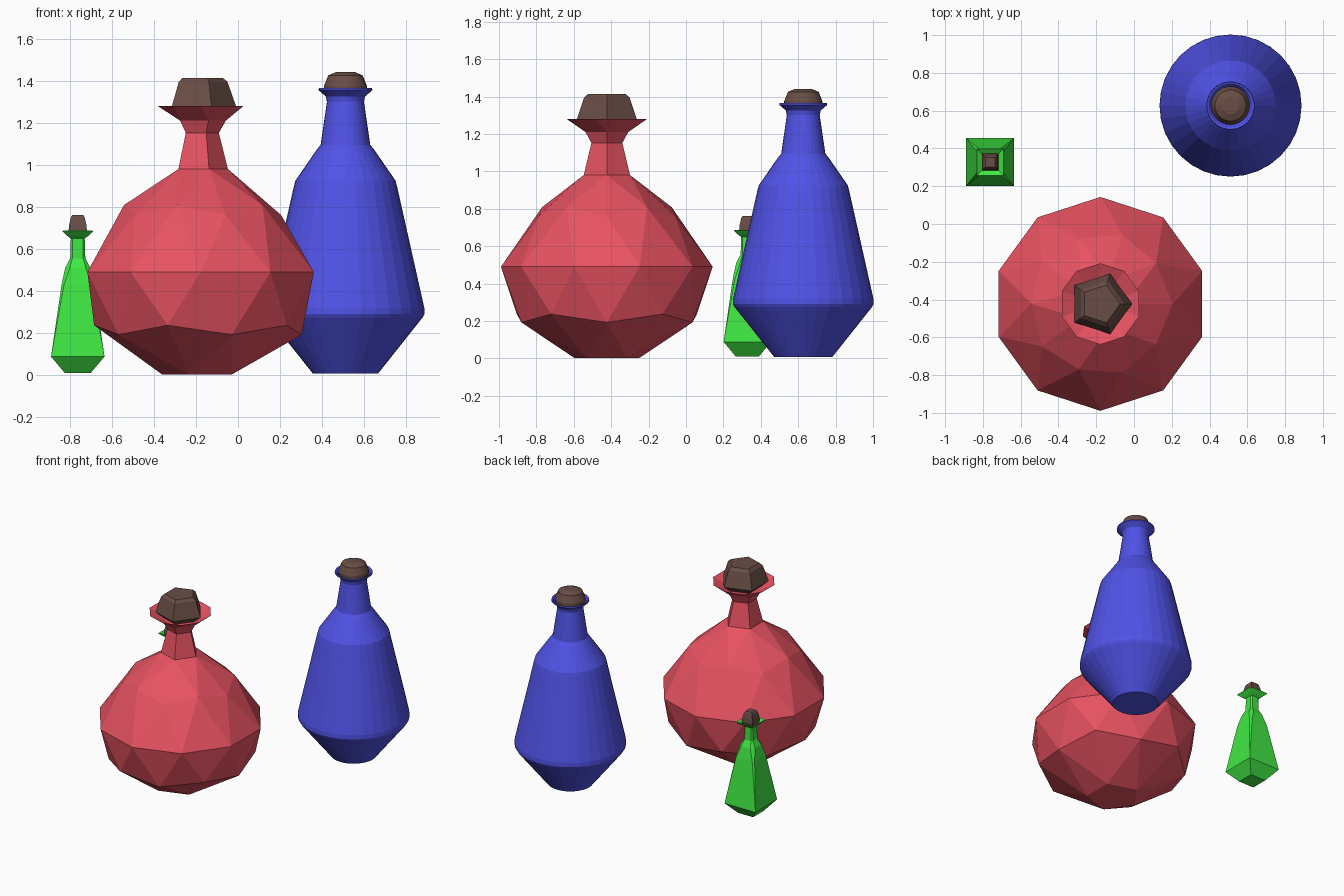
import bpy, bmesh
from math import sin, cos, radians

if "Cube" in bpy.data.objects:
    bpy.data.objects.remove(bpy.data.objects["Cube"])


def material(name, color):
    m = bpy.data.materials.new(name)
    m.diffuse_color = (*color, 1)
    m.use_nodes = True
    m.node_tree.nodes["Principled BSDF"].inputs["Base Color"].default_value = m.diffuse_color
    return m


RED = material("red_glass", (0.8, 0.085, 0.12))
BLUE = material("blue_glass", (0.08, 0.085, 0.8))
GREEN = material("green_glass", (0.05, 0.8, 0.055))
CORK = material("cork", (0.14, 0.075, 0.06))


def finish(name, bm, loc, mat):
    bmesh.ops.remove_doubles(bm, verts=bm.verts, dist=0.0005)
    bmesh.ops.recalc_face_normals(bm, faces=bm.faces)
    me = bpy.data.meshes.new(name)
    bm.to_mesh(me)
    bm.free()
    me.materials.append(mat)
    ob = bpy.data.objects.new(name, me)
    ob.location = (*loc, 0)
    bpy.context.collection.objects.link(ob)


def loft(name, rings, loc, mat, cap_start=True, cap_end=True):
    """Skin a stack of rings that share one point count."""
    bm = bmesh.new()
    vs = [[bm.verts.new(p) for p in ring] for ring in rings]
    n = len(vs[0])
    for a, b in zip(vs, vs[1:]):
        for i in range(n):
            j = (i + 1) % n
            bm.faces.new((a[i], a[j], b[j], b[i]))
    if cap_start:
        bm.faces.new(vs[0][::-1])
    if cap_end:
        bm.faces.new(vs[-1])
    finish(name, bm, loc, mat)


def circle(r, z, n=32):
    return [(r * cos(radians(360 * i / n)), r * sin(radians(360 * i / n)), z) for i in range(n)]


def penta(r, z, spread=0):
    """Pentagon pointing to +x; spread splits each corner in two."""
    angles = [radians(72 * i + s * spread) for i in range(5) for s in (-1, 1)]
    return [(r * cos(a), r * sin(a), z) for a in angles]


def square(h, z, c=0):
    """Square of half width h with corners chamfered by c."""
    q = [(h, h - c), (h - c, h)]
    pts = []
    for _ in range(4):
        pts += [(x, y, z) for x, y in q]
        q = [(-y, x) for x, y in q]
    return pts


# Blue round bottle
blue_at = (0.511, 0.627)
loft("blue_bottle", [circle(r, z) for r, z in [
    (0.155, 0.007), (0.368, 0.275), (0.376, 0.29), (0.375, 0.32), (0.246, 0.895),
    (0.238, 0.925), (0.138, 1.07), (0.118, 1.095), (0.088, 1.30), (0.093, 1.325),
    (0.128, 1.355), (0.126, 1.365), (0.115, 1.36), (0.085, 1.31)]], blue_at, BLUE)
loft("blue_cork", [circle(r, z) for r, z in [
    (0.08, 1.30), (0.102, 1.355), (0.102, 1.375), (0.082, 1.425), (0.045, 1.441)]],
    blue_at, CORK)

# Green square bottle
green_at = (-0.762, 0.328)
loft("green_bottle", [square(*p) for p in [
    (0.062, 0.01), (0.127, 0.088), (0.077, 0.43, 0.012), (0.06, 0.51, 0.022),
    (0.036, 0.555, 0.01), (0.033, 0.65, 0.008), (0.05, 0.662, 0.004),
    (0.073, 0.683), (0.07, 0.687), (0.04, 0.665)]], green_at, GREEN)
loft("green_cork", [square(h, z) for h, z in [
    (0.035, 0.66), (0.044, 0.685), (0.041, 0.715), (0.032, 0.752), (0.025, 0.762)]],
    green_at, CORK)

# Red faceted flask: reshaped icosphere
red_at = (-0.178, -0.423)
R, MID = 0.566, 0.49
bm = bmesh.new()
bmesh.ops.create_icosphere(bm, subdivisions=2, radius=1)
for v in list(bm.verts):
    x, y, z = v.co
    s, h = R, MID + R * z
    if z > 0.95:                      # open for the neck
        bm.verts.remove(v)
        continue
    if z > 0.8:
        s, h = 0.13 / 0.5257, 0.98
    elif z > 0.3:
        s, h = R * 0.757, MID + R * z * 1.07
    elif z < -0.8:                    # flat foot
        s, h = R * 0.61, 0.002
    v.co = (x * s, y * s, h)
finish("red_flask", bm, red_at, RED)

# Red neck flaring into a ten-sided lip
loft("red_neck", [
    penta(0.13, 0.98), penta(0.087, 1.152), penta(0.12, 1.21),
    penta(0.215, 1.28, 18), penta(0.15, 1.25, 18), penta(0.11, 1.23, 18)],
    red_at, RED, cap_start=False)
loft("red_cork", [penta(r, z) for r, z in [
    (0.11, 1.235), (0.168, 1.28), (0.128, 1.395), (0.105, 1.414)]], red_at, CORK)
